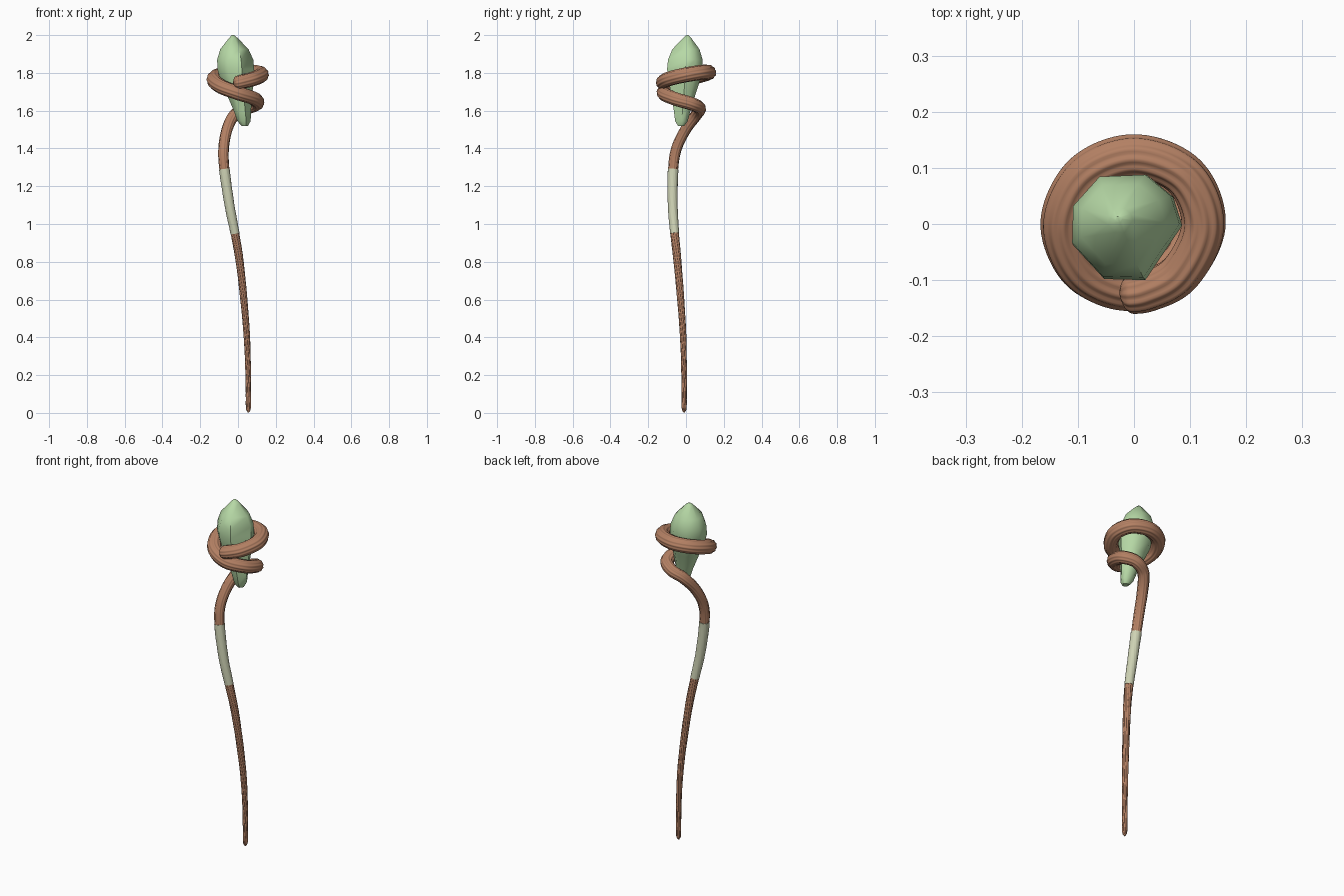
import bpy, bmesh, math
from mathutils import Vector

if "Cube" in bpy.data.objects:
    bpy.data.objects.remove(bpy.data.objects["Cube"])


def material(name, rgb):
    m = bpy.data.materials.new(name)
    m.diffuse_color = (*rgb, 1)
    m.use_nodes = True
    m.node_tree.nodes["Principled BSDF"].inputs["Base Color"].default_value = m.diffuse_color
    return m


BARK = material("brown bark", (0.45, 0.215, 0.125))
WRAP = material("pale wrap", (0.62, 0.65, 0.46))
GEM = material("pale green crystal", (0.47, 0.69, 0.38))


def finish(bm, name, mat, angle):
    bmesh.ops.recalc_face_normals(bm, faces=bm.faces)
    me = bpy.data.meshes.new(name)
    bm.to_mesh(me)
    bm.free()
    me.materials.append(mat)
    ob = bpy.data.objects.new(name, me)
    bpy.context.collection.objects.link(ob)
    bpy.ops.object.select_all(action='DESELECT')
    ob.select_set(True)
    bpy.context.view_layer.objects.active = ob
    bpy.ops.object.shade_smooth_by_angle(angle=math.radians(angle))
    return ob


def skin(bm, rings):
    loops = [[bm.verts.new(p) for p in r] for r in rings]
    n = len(loops[0])
    for a, b in zip(loops, loops[1:]):
        for i in range(n):
            j = (i + 1) % n
            bm.faces.new((a[i], a[j], b[j], b[i]))
    bm.faces.new(loops[0][::-1])
    bm.faces.new(loops[-1])


# Staff centre line: x, y, z, radius
PATH = [
    (0.055, -0.010, 0.002, 0.013), (0.054, -0.010, 0.20, 0.014),
    (0.047, -0.015, 0.40, 0.016), (0.031, -0.028, 0.60, 0.018),
    (0.009, -0.045, 0.80, 0.020), (-0.016, -0.060, 0.95, 0.022),
    (-0.045, -0.070, 1.10, 0.024), (-0.072, -0.068, 1.29, 0.026),
    (-0.076, -0.050, 1.40, 0.027), (-0.058, -0.002, 1.50, 0.028),
    (-0.020, 0.052, 1.575, 0.030), (0.045, 0.072, 1.612, 0.032),
    (0.101, 0.028, 1.637, 0.034), (0.085, -0.062, 1.664, 0.035),
    (0.000, -0.117, 1.693, 0.036), (-0.090, -0.086, 1.728, 0.037),
    (-0.127, 0.000, 1.765, 0.038), (-0.088, 0.086, 1.790, 0.038),
    (0.000, 0.121, 1.802, 0.038), (0.090, 0.086, 1.803, 0.038),
    (0.124, 0.000, 1.790, 0.038), (0.085, -0.085, 1.770, 0.037),
    (0.025, -0.119, 1.754, 0.036), (-0.024, -0.126, 1.744, 0.033)]


def spline(points, steps):
    pts = [Vector(p) for p in points]
    pts = [2 * pts[0] - pts[1]] + pts + [2 * pts[-1] - pts[-2]]
    out = []
    for a, b, c, d in zip(pts, pts[1:], pts[2:], pts[3:]):
        for s in range(steps):
            t = s / steps
            out.append(0.5 * (2 * b + (c - a) * t + (2 * a - 5 * b + 4 * c - d) * t * t
                              + (3 * b - a - 3 * c + d) * t ** 3))
    return out + [pts[-2]]


STEPS, SIDES, FLUTES = 14, 60, 12
line = spline(PATH, STEPS)
centres = [p.to_3d() for p in line]
radii = [p[3] for p in line]

# Carry one side direction along the path without spinning
frames, lengths, side = [], [0.0], Vector((1, 0, 0))
for i, c in enumerate(centres):
    t = (centres[min(i + 1, len(centres) - 1)] - centres[max(i - 1, 0)]).normalized()
    side = (side - t * side.dot(t)).normalized()
    frames.append((side.copy(), t.cross(side)))
    if i:
        lengths.append(lengths[-1] + (c - centres[i - 1]).length)


def tube(name, mat, first, last, scale, depth, twist):
    rings = []
    for i in range(first, last + 1):
        u, v = frames[i]
        r = radii[i] * scale
        # rounded tips at both ends of the whole staff
        for d, size in ((lengths[i], 0.03), (lengths[-1] - lengths[i], 0.022)):
            if d < size:
                r *= math.sqrt(max(0.06, 1 - (1 - d / size) ** 2))
        ring = []
        for k in range(SIDES):
            a = 2 * math.pi * k / SIDES
            rr = r * (1 + depth * math.cos(FLUTES * a + twist * lengths[i]))
            ring.append(centres[i] + (u * math.cos(a) + v * math.sin(a)) * rr)
        rings.append(ring)
    bm = bmesh.new()
    skin(bm, rings)
    return finish(bm, name, mat, 60)


# Shaft, grip and the coiled head share the path
tube("lower_shaft", BARK, 0, 5 * STEPS, 1.0, 0.06, 30)
tube("grip_wrap", WRAP, 5 * STEPS, 7 * STEPS, 1.08, 0.015, 60)
tube("coiled_head", BARK, 7 * STEPS, len(centres) - 1, 1.0, 0.045, 8)

# Leaning eight-sided crystal: centre x, centre y, z, radius
LEVELS = [(0.035, -0.026, 1.520, 0.018), (0.031, -0.024, 1.545, 0.036),
          (0.022, -0.020, 1.600, 0.047), (0.004, -0.013, 1.700, 0.073),
          (-0.008, -0.008, 1.770, 0.092), (-0.014, -0.006, 1.820, 0.100),
          (-0.017, -0.003, 1.870, 0.098), (-0.021, 0.000, 1.925, 0.077),
          (-0.025, 0.006, 1.985, 0.023), (-0.027, 0.008, 2.000, 0.006)]
CORNERS = [2, 33, 68, 117, 159, 198, 247, 290]
bm = bmesh.new()
skin(bm, [[(x + r * math.cos(math.radians(a)), y + r * math.sin(math.radians(a)), z)
           for a in CORNERS] for x, y, z, r in LEVELS])
finish(bm, "crystal", GEM, 48)
